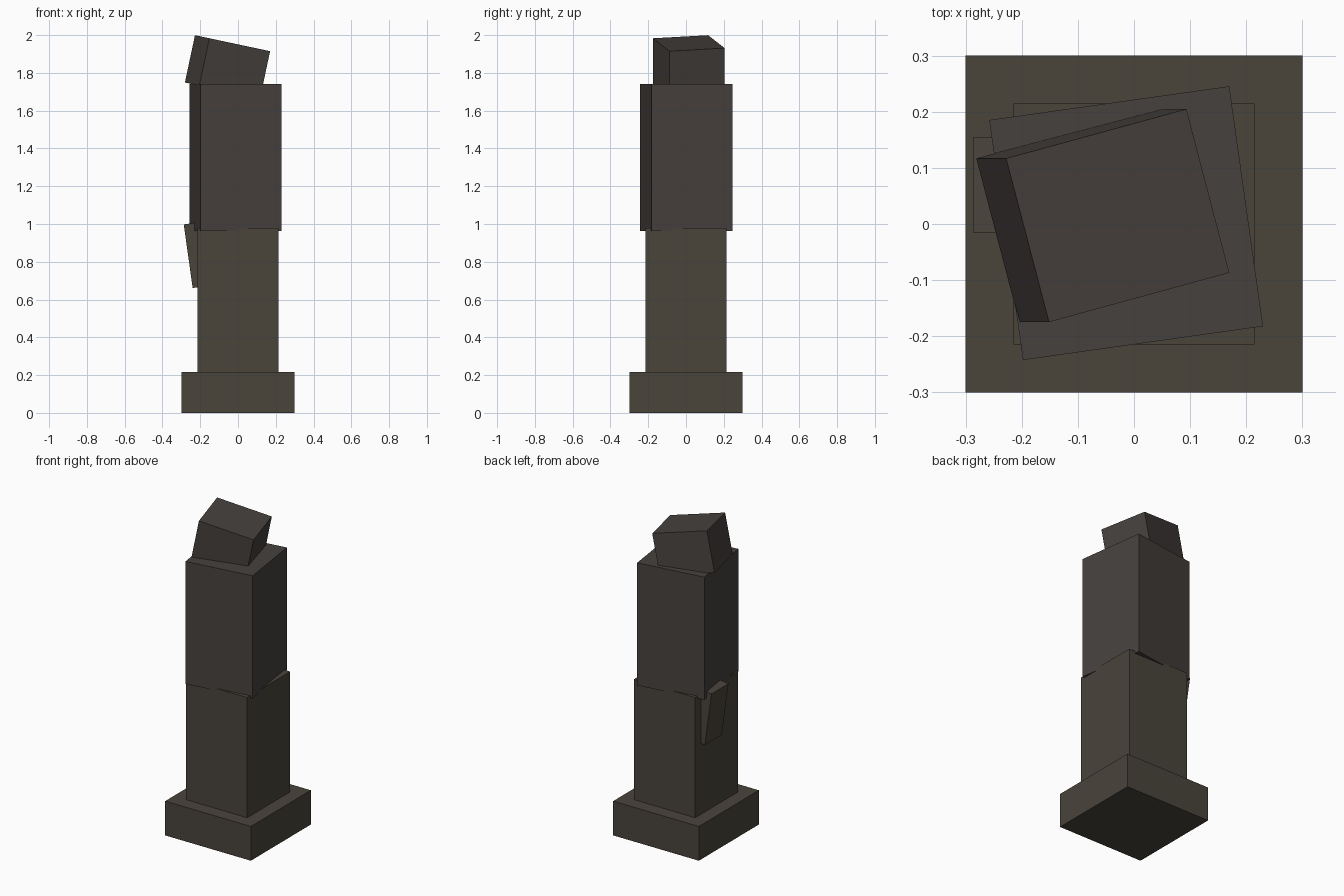
import bpy
from math import radians
from mathutils import Matrix, Vector

cube = bpy.data.objects.get("Cube")
if cube:
    bpy.data.objects.remove(cube, do_unlink=True)


def material(name, rgb):
    mat = bpy.data.materials.new(name)
    mat.use_nodes = True
    mat.diffuse_color = (*rgb, 1)
    mat.node_tree.nodes["Principled BSDF"].inputs["Base Color"].default_value = (*rgb, 1)
    return mat


def block(name, size, centre, mat, turn=0, tilt=0):
    """Box turned about z, then tilted about y (degrees)."""
    bpy.ops.mesh.primitive_cube_add(size=1)
    ob = bpy.context.object
    ob.name = name
    ob.data.transform(Matrix.Diagonal((*size, 1)))
    ob.matrix_world = (Matrix.Translation(Vector(centre))
                       @ Matrix.Rotation(radians(tilt), 4, 'Y')
                       @ Matrix.Rotation(radians(turn), 4, 'Z'))
    ob.data.materials.append(mat)
    return ob


olive_stone = material("olive stone", (0.068, 0.058, 0.044))
grey_stone = material("grey stone", (0.062, 0.053, 0.048))

# Square plinth and lower shaft
block("plinth", (0.6, 0.6, 0.217), (0, 0, 0.1085), olive_stone)
block("lower_shaft", (0.43, 0.43, 0.768), (0, 0, 0.594), olive_stone)

# Upper shaft, slipped and twisted on the lower one
block("upper_shaft", (0.432, 0.432, 0.776), (-0.014, 0.0015, 1.352), grey_stone, turn=8)

# Broken top block, leaning over
block("broken_top", (0.34, 0.302, 0.256), (-0.0556, 0.015, 1.832), grey_stone, turn=15, tilt=12)

# Loose slab leaning out of the side
block("side_slab", (0.08, 0.17, 0.34), (-0.224, 0.07, 0.835), olive_stone, tilt=-8)
